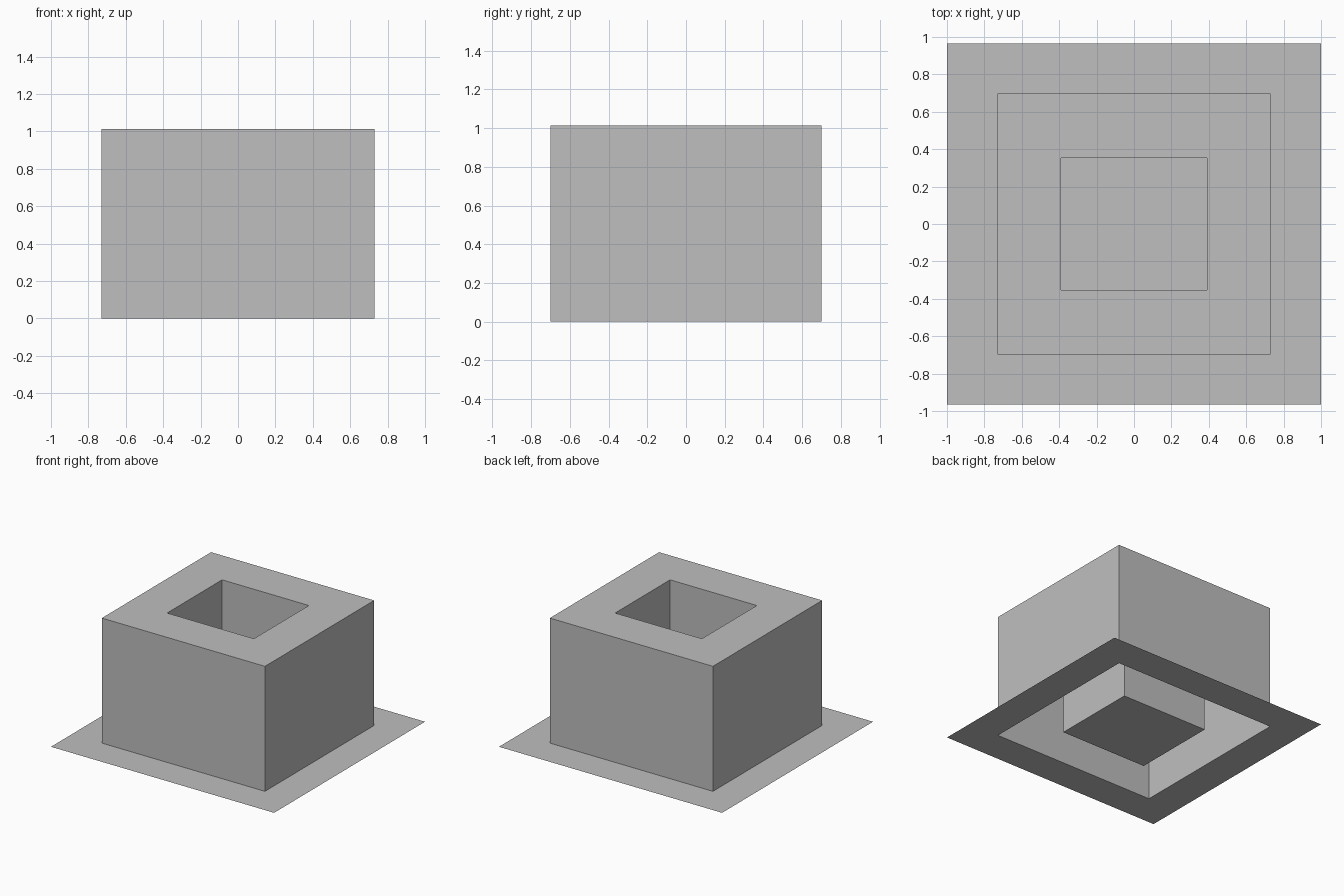
import bpy
import bmesh

cube = bpy.data.objects.get("Cube")
if cube:
    bpy.data.objects.remove(cube, do_unlink=True)

HEIGHT = 1.013
BRIM = (1.0, 0.966)
OUTER = (0.731, 0.699)
INNER = (0.389, 0.352)

# Single matte colour
grey = bpy.data.materials.new("plain grey")
grey.use_nodes = True
colour = (0.52, 0.52, 0.52, 1.0)
grey.diffuse_color = colour
grey.node_tree.nodes["Principled BSDF"].inputs["Base Color"].default_value = colour

bm = bmesh.new()


def ring(half, z):
    """Rectangular loop of vertices at one height."""
    x, y = half
    return [bm.verts.new((sx * x, sy * y, z))
            for sx, sy in ((-1, -1), (1, -1), (1, 1), (-1, 1))]


# Folded sheet: flat brim, outer walls, top rim, well walls
loops = [ring(BRIM, 0), ring(OUTER, 0), ring(OUTER, HEIGHT),
         ring(INNER, HEIGHT), ring(INNER, 0)]
for a, b in zip(loops, loops[1:]):
    for i in range(4):
        j = (i + 1) % 4
        bm.faces.new((a[i], a[j], b[j], b[i]))

# Floor of the well
bm.faces.new(loops[-1])

mesh = bpy.data.meshes.new("flanged_block")
bm.to_mesh(mesh)
bm.free()
mesh.materials.append(grey)
block = bpy.data.objects.new("flanged_block", mesh)
bpy.context.scene.collection.objects.link(block)
